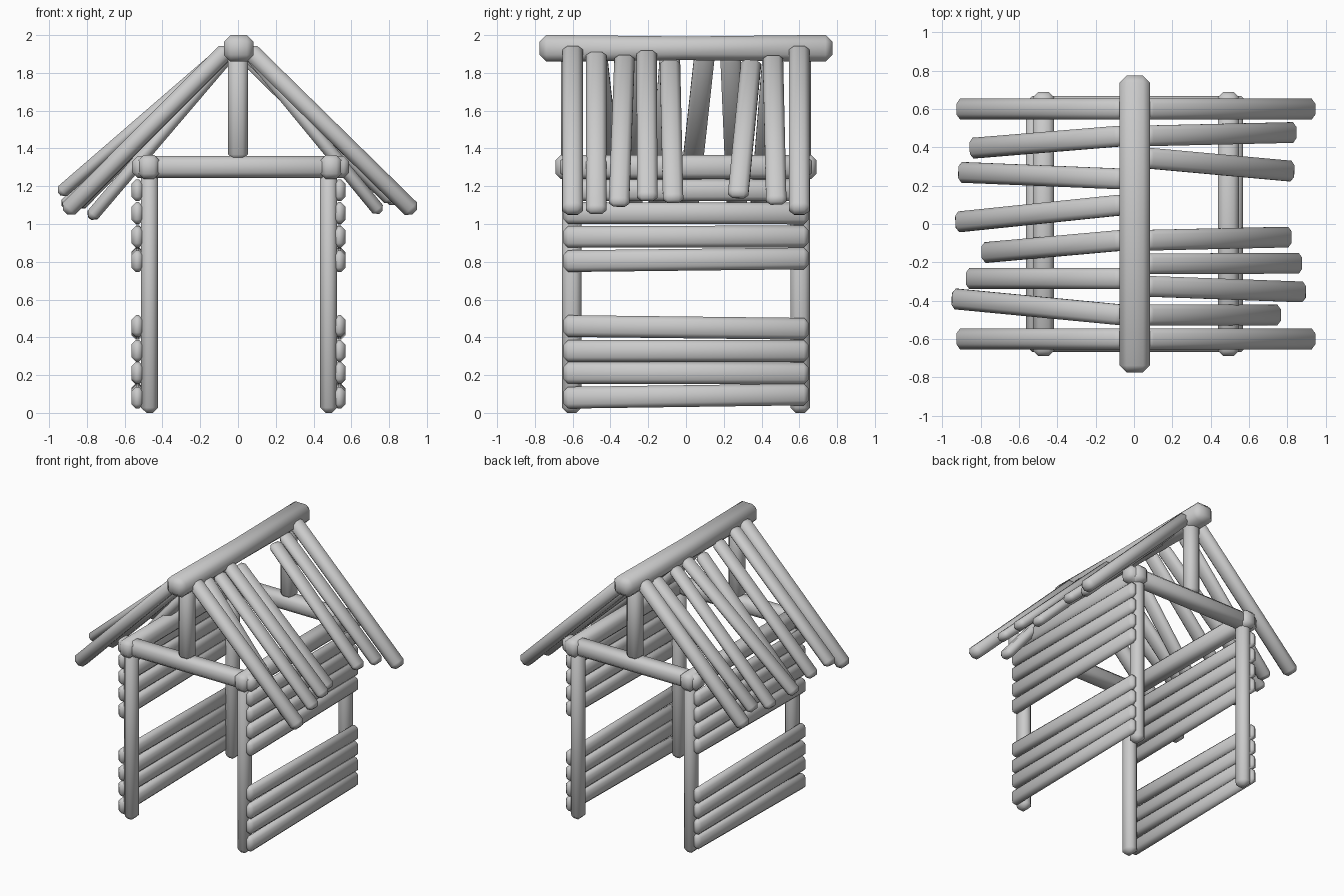
import bpy
import bmesh
from mathutils import Matrix, Vector

cube = bpy.data.objects.get("Cube")
if cube:
    bpy.data.objects.remove(cube, do_unlink=True)

wood = bpy.data.materials.new("plain_grey")
wood.use_nodes = True
wood.diffuse_color = (0.6, 0.6, 0.6, 1)
bsdf = wood.node_tree.nodes["Principled BSDF"]
bsdf.inputs["Base Color"].default_value = wood.diffuse_color
bsdf.inputs["Roughness"].default_value = 0.8


def beam(name, start, end, width, depth, side, chamfer=0.028, waist=1.0):
    """Chamfered timber from start to end; width is measured along side."""
    start, end = Vector(start), Vector(end)
    axis = (end - start).normalized()
    side = Vector(side)
    side = (side - axis * side.dot(axis)).normalized()
    normal = axis.cross(side)
    length = (end - start).length

    bm = bmesh.new()
    bmesh.ops.create_cube(bm, size=1)
    bmesh.ops.scale(bm, vec=(width, depth, length), verts=bm.verts)
    bmesh.ops.bevel(bm, geom=bm.edges[:], offset=chamfer, segments=1,
                    affect='EDGES', profile=0.5)
    if waist != 1.0:
        # slimmer in the middle
        bmesh.ops.bisect_plane(bm, geom=bm.verts[:] + bm.edges[:] + bm.faces[:],
                               plane_co=(0, 0, 0), plane_no=(0, 0, 1))
        for v in bm.verts:
            if abs(v.co.z) < 0.01:
                v.co.y *= waist
    turn = Matrix((side, normal, axis)).transposed().to_4x4()
    bm.transform(Matrix.Translation((start + end) / 2) @ turn)
    bmesh.ops.recalc_face_normals(bm, faces=bm.faces[:])
    for f in bm.faces:
        f.smooth = True

    mesh = bpy.data.meshes.new(name)
    bm.to_mesh(mesh)
    bm.free()
    mesh.materials.append(wood)
    obj = bpy.data.objects.new(name, mesh)
    bpy.context.collection.objects.link(obj)
    return obj


X, Y, Z = (1, 0, 0), (0, 1, 0), (0, 0, 1)

# Corner posts and wall plates
for label, post_x, plate_x in (("right", -0.468, -0.472), ("left", 0.48, 0.493)):
    for end, y in (("front", -0.605), ("back", 0.605)):
        beam(f"{end}_{label}_post", (post_x, y, 0), (post_x, y, 1.3), 0.09, 0.105, X)
    beam(f"{label}_wall_plate", (plate_x, -0.69, 1.302), (plate_x, 0.69, 1.302),
         0.11, 0.128, X)

# Cross beams, king posts and ridge
for end, y in (("front", -0.61), ("back", 0.61)):
    beam(f"{end}_cross_beam", (-0.56, y, 1.302), (0.588, y, 1.302), 0.115, 0.115, Y)
    beam(f"{end}_king_post", (0, y, 1.34), (0, y, 1.92), 0.105, 0.105, X)
beam("ridge_beam", (0.004, -0.775, 1.93), (0.004, 0.775, 1.93), 0.158, 0.142, X,
     chamfer=0.036, waist=0.88)

# Wall planks: height at the front end and at the back end
rows = [(0.08, 0.098), (0.212, 0.208), (0.328, 0.328), (0.46, 0.445),
        (0.803, 0.818), (0.932, 0.934), (1.058, 1.056), (1.178, 1.178)]
for label, x in (("right", -0.532), ("left", 0.537)):
    for i, (front, back) in enumerate(rows):
        beam(f"{label}_wall_plank_{i + 1}", (x, -0.648, front), (x, 0.648, back),
             0.115, 0.065, Z, chamfer=0.024)

# End rafters
for end, y in (("front", -0.6), ("back", 0.6)):
    for label, s, reach in (("right", -1, 0.915), ("left", 1, 0.935)):
        beam(f"{end}_{label}_rafter", (s * 0.05, y, 1.93), (s * reach, y, 1.062),
             0.11, 0.092, Y)

# Roof slats: top y, top z, eave x, eave y, eave z
slats = {
    "right": [(0.46, 1.9, -0.85, 0.395, 1.09), (0.235, 1.9, -0.91, 0.27, 1.08),
              (0.1, 1.91, -0.925, 0.01, 1.09), (-0.085, 1.88, -0.785, -0.15, 1.03),
              (-0.285, 1.9, -0.87, -0.285, 1.09), (-0.475, 1.925, -0.945, -0.39, 1.16)],
    "left": [(0.46, 1.885, 0.84, 0.478, 1.11), (0.345, 1.86, 0.83, 0.275, 1.145),
             (-0.085, 1.86, 0.815, -0.068, 1.12), (-0.208, 1.91, 0.87, -0.205, 1.13),
             (-0.325, 1.885, 0.89, -0.355, 1.1), (-0.475, 1.905, 0.755, -0.475, 1.06)],
}
for label, group in slats.items():
    top_x = -0.06 if label == "right" else 0.06
    for i, (top_y, top_z, x, y, z) in enumerate(group):
        beam(f"{label}_roof_slat_{i + 1}", (top_x, top_y, top_z), (x, y, z),
             0.108, 0.07, Y, chamfer=0.024)
